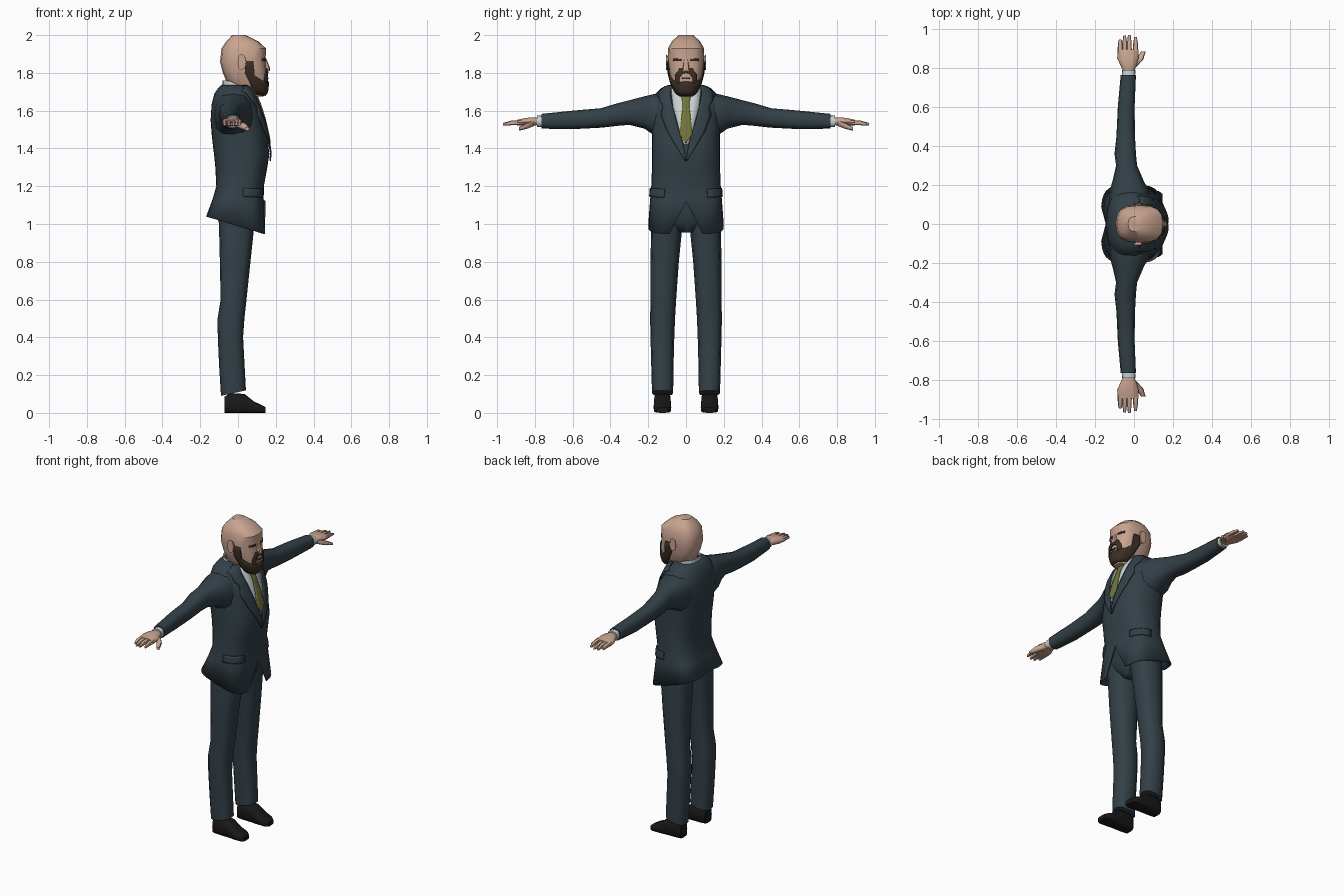
import bpy, bmesh, math
from mathutils import Vector
from mathutils.bvhtree import BVHTree


def material(name, r, g, b):
    m = bpy.data.materials.new(name)
    m.diffuse_color = (r, g, b, 1)
    return m


SUIT = material("suit_navy", 0.033, 0.052, 0.064)
SKIN = material("skin", 0.58, 0.37, 0.28)
HAIR = material("beard_brown", 0.045, 0.028, 0.018)
SHIRT = material("shirt_white", 0.58, 0.64, 0.64)
TIE = material("tie_olive", 0.17, 0.18, 0.045)
SHOE = material("shoe_black", 0.010, 0.009, 0.009)


def finish(name, bm, mat, angle):
    me = bpy.data.meshes.new(name)
    bm.to_mesh(me)
    bm.free()
    me.materials.append(mat)
    me.shade_smooth()
    me.set_sharp_from_angle(angle=math.radians(angle))
    ob = bpy.data.objects.new(name, me)
    bpy.context.collection.objects.link(ob)
    return ob


def solidify(ob, t, offset):
    m = ob.modifiers.new("thickness", "SOLIDIFY")
    m.thickness, m.offset = t, offset


def loft(name, axis, rings, mat, n=12, e=2.5, side=1, fix=None, caps=(1, 1), angle=50):
    """Skin superellipse rings (position, a0, a1, b0, b1[, exponent]) along an axis."""
    bm = bmesh.new()
    loops = []
    for k, (t, a0, a1, b0, b1, *ex) in enumerate(rings):
        p = 2 / (ex[0] if ex else e)
        loop = []
        for i in range(n):
            w = math.tau * i / n
            c, s = round(math.cos(w), 6), round(math.sin(w), 6)
            a = (a0 + a1) / 2 + (a1 - a0) / 2 * math.copysign(abs(c) ** p, c)
            b = (b0 + b1) / 2 + (b1 - b0) / 2 * math.copysign(abs(s) ** p, s)
            co = {"x": (t, a, b), "y": (a, t, b), "z": (a, b, t)}[axis]
            if fix:
                co = fix(k, *co)
            loop.append(bm.verts.new((co[0], co[1] * side, co[2])))
        loops.append(loop)
    for l0, l1 in zip(loops, loops[1:]):
        for i in range(n):
            j = (i + 1) % n
            bm.faces.new((l0[i], l0[j], l1[j], l1[i]))
    if caps[0]:
        bm.faces.new(loops[0])
    if caps[1]:
        bm.faces.new(loops[-1])
    bmesh.ops.recalc_face_normals(bm, faces=bm.faces)
    return finish(name, bm, mat, angle)


def drape(name, target, rows, mat, polar=None, side=1, off=0.004, t=0.008, k=4):
    """Lay a thin plate on target; rows are (u0, z0, u1, z1), u is y or degrees."""
    me = target.data
    tree = BVHTree.FromPolygons([v.co for v in me.vertices], [p.vertices for p in me.polygons])
    fine = [[a + (b - a) * j / k for a, b in zip(r0, r1)]
            for r0, r1 in zip(rows, rows[1:]) for j in range(k)] + [rows[-1]]
    bm = bmesh.new()
    grid = []
    for u0, z0, u1, z1 in fine:
        line = []
        for j in range(k + 1):
            u, z = (u0 + (u1 - u0) * j / k) * side, z0 + (z1 - z0) * j / k
            if polar is None:
                out, start = Vector((1, 0, 0)), Vector((1, u, z))
            else:
                w = math.radians(u)
                out = Vector((math.cos(w), math.sin(w), 0))
                start = Vector((polar, 0, z)) + out
            hit = tree.ray_cast(start, -out)[0]
            if hit is None:
                hit = tree.find_nearest(start - out * 0.9)[0]
            line.append(bm.verts.new(hit + out * off))
        grid.append(line)
    for g0, g1 in zip(grid, grid[1:]):
        for j in range(k):
            bm.faces.new((g0[j], g0[j + 1], g1[j + 1], g1[j]))
    bm.normal_update()
    if sum((f.normal.dot(f.calc_center_median() - Vector((polar or 0, 0, f.calc_center_median().z)))
            for f in bm.faces)) < 0:
        bmesh.ops.reverse_faces(bm, faces=bm.faces)
    ob = finish(name, bm, mat, 50)
    solidify(ob, t, 0)
    return ob


# Jacket body, with slanted hem, cut-away front and back vent
def hem(k, x, y, z):
    if k == 0:
        z = 0.99 - 0.3 * x
        if abs(y) < 0.02:
            if x > 0:
                z = 1.12
            else:
                x += 0.025
    return x, y, z


jacket = loft("jacket", "z", [
    (0.95, -0.17, 0.145, -0.2, 0.2, 4), (1.13, -0.135, 0.136, -0.19, 0.19, 3),
    (1.2, -0.115, 0.137, -0.184, 0.184), (1.3, -0.12, 0.155, -0.18, 0.18),
    (1.37, -0.127, 0.166, -0.18, 0.18), (1.46, -0.138, 0.155, -0.18, 0.18),
    (1.55, -0.145, 0.135, -0.183, 0.183), (1.63, -0.14, 0.11, -0.185, 0.185),
    (1.69, -0.125, 0.085, -0.16, 0.16), (1.72, -0.105, 0.068, -0.13, 0.13),
    (1.737, -0.088, 0.05, -0.09, 0.09)], SUIT, n=32, fix=hem, caps=(0, 1))
solidify(jacket, 0.006, -1)

# Shirt front, shirt collar, neck and tie
drape("shirt_front", jacket, [(-w, z, w, z) for z, w in
      ((1.73, 0.08), (1.62, 0.068), (1.5, 0.036), (1.42, 0.012))], SHIRT, off=0.003)
loft("shirt_collar", "z", [(1.67, -0.085, 0.09, -0.088, 0.088), (1.76, -0.083, 0.075, -0.08, 0.08)],
     SHIRT, n=16, fix=lambda k, x, y, z: (x, y, z - k * max(0, x + 0.05) * 0.45), caps=(0, 0))
loft("neck", "z", [(1.64, -0.065, 0.065, -0.065, 0.065), (1.78, -0.06, 0.07, -0.07, 0.07)], SKIN)
drape("tie", jacket, [(-w, z, w, z) for z, w in ((1.685, 0.026), (1.635, 0.017), (1.6, 0.02),
      (1.475, 0.035), (1.43, 0.002))], TIE, off=0.010)

# Trouser seat
loft("trouser_seat", "z", [(0.955, -0.04, 0.06, -0.04, 0.04), (1.0, -0.1, 0.095, -0.1, 0.1),
     (1.06, -0.115, 0.11, -0.165, 0.165), (1.17, -0.1, 0.11, -0.165, 0.165)], SUIT, n=16)

# Head
head = loft("head", "z", [
    (1.675, 0.04, 0.135, -0.035, 0.035), (1.70, 0.0, 0.152, -0.055, 0.055),
    (1.74, -0.055, 0.156, -0.076, 0.076), (1.80, -0.08, 0.153, -0.09, 0.09),
    (1.86, -0.095, 0.146, -0.097, 0.097), (1.93, -0.087, 0.148, -0.095, 0.095),
    (1.967, -0.062, 0.108, -0.075, 0.075), (2.0, -0.03, 0.04, -0.038, 0.038)],
    SKIN, n=16, e=2.8, angle=35)
loft("nose", "z", [(1.81, 0.12, 0.17, -0.02, 0.02), (1.825, 0.12, 0.17, -0.018, 0.018),
     (1.88, 0.12, 0.148, -0.01, 0.01)], SKIN, n=8)

# Beard and moustache
drape("beard", head, [(-86, 1.80, -86, 1.86), (-64, 1.735, -62, 1.86), (-56, 1.72, -56, 1.785),
      (-38, 1.69, -36, 1.76), (-20, 1.682, -20, 1.75), (0, 1.68, 0, 1.755), (20, 1.682, 20, 1.75),
      (38, 1.69, 36, 1.76), (56, 1.72, 56, 1.785), (64, 1.735, 62, 1.86), (86, 1.80, 86, 1.86)],
      HAIR, polar=0.03)
drape("moustache", head, [(-0.035, 1.745, -0.058, 1.745), (-0.034, 1.775, -0.055, 1.79),
      (-0.02, 1.795, -0.035, 1.822), (0, 1.8, 0, 1.825), (0.02, 1.795, 0.035, 1.822),
      (0.034, 1.775, 0.055, 1.79), (0.035, 1.745, 0.058, 1.745)], HAIR)
drape("mouth", head, [(-0.02, 1.768, 0.02, 1.768), (-0.02, 1.775, 0.02, 1.775)], HAIR, off=0.002)

# Paired parts
for s, tag in ((-1, "right_"), (1, "left_")):
    drape(tag + "eye", head, [(0.024, 1.863, 0.068, 1.863), (0.024, 1.874, 0.068, 1.876)],
          HAIR, side=s, off=0.001, t=0.006)
    loft(tag + "ear", "y", [(0.085, 0.01, 0.045, 1.82, 1.88), (0.107, -0.002, 0.042, 1.815, 1.9)],
         SKIN, n=8, side=s)
    drape(tag + "lapel", jacket, [(0.075, 1.733, 0.10, 1.733), (0.084, 1.69, 0.142, 1.705),
          (0.074, 1.64, 0.142, 1.655), (0.066, 1.61, 0.122, 1.625), (0.052, 1.55, 0.132, 1.575),
          (0.034, 1.49, 0.10, 1.49), (0.014, 1.42, 0.058, 1.42), (0, 1.335, 0.006, 1.335)],
          SUIT, side=s, off=0.009)
    drape(tag + "pocket_flap", jacket, [(42, 1.14, 42, 1.185), (82, 1.145, 82, 1.19)], SUIT,
          polar=0.0, side=s)

    # Sleeve, cuff and hand
    loft(tag + "sleeve", "y", [
        (0.11, -0.13, 0.08, 1.45, 1.70), (0.17, -0.125, 0.078, 1.47, 1.688),
        (0.22, -0.11, 0.05, 1.505, 1.676), (0.3, -0.092, 0.016, 1.525, 1.655),
        (0.36, -0.1, 0.01, 1.52, 1.64), (0.45, -0.09, 0.005, 1.51, 1.613),
        (0.6, -0.083, 0.003, 1.502, 1.6), (0.765, -0.068, 0.01, 1.505, 1.583)], SUIT, side=s)
    loft(tag + "shirt_cuff", "y", [(0.75, -0.06, 0.005, 1.513, 1.575),
         (0.79, -0.062, 0.008, 1.513, 1.573)], SHIRT, side=s)
    loft(tag + "palm", "y", [(0.78, -0.052, 0.0, 1.523, 1.562), (0.81, -0.068, 0.012, 1.52, 1.566),
         (0.85, -0.086, 0.024, 1.518, 1.562), (0.895, -0.085, 0.022, 1.522, 1.552)], SKIN, n=10, side=s)
    for i, (x, tip) in enumerate(((-0.071, 0.945), (-0.048, 0.966), (-0.024, 0.97), (0.008, 0.958))):
        loft(tag + "finger_%d" % (i + 1), "y", [(0.87, x - 0.013, x + 0.013, 1.523, 1.551),
             (0.925, x - 0.012, x + 0.012, 1.523, 1.547), (tip, x - 0.007, x + 0.007, 1.521, 1.535)],
             SKIN, n=8, side=s)
    loft(tag + "thumb", "y", [(0.805, -0.03, 0.012, 1.518, 1.55), (0.845, 0.008, 0.048, 1.503, 1.535),
         (0.885, 0.037, 0.06, 1.494, 1.513)], SKIN, n=8, side=s)

    # Trouser leg and shoe
    loft(tag + "trouser_leg", "z", [
        (0.1, -0.09, 0.042, 0.068, 0.18), (0.25, -0.1, 0.035, 0.066, 0.184),
        (0.4, -0.107, 0.027, 0.062, 0.188), (0.5, -0.108, 0.034, 0.058, 0.19),
        (0.6, -0.092, 0.045, 0.052, 0.188), (0.8, -0.096, 0.066, 0.038, 0.188),
        (0.96, -0.1, 0.083, 0.022, 0.185), (1.12, -0.105, 0.1, 0.005, 0.175)], SUIT, side=s,
        fix=lambda k, x, y, z: (x, y, z + (0.01 + 0.22 * x if k == 0 else 0)))
    loft(tag + "shoe", "x", [
        (-0.072, 0.09, 0.16, 0, 0.085), (-0.04, 0.082, 0.168, 0, 0.105),
        (0.035, 0.08, 0.17, 0, 0.1), (0.085, 0.078, 0.172, 0, 0.06),
        (0.125, 0.08, 0.17, 0, 0.042), (0.146, 0.095, 0.155, 0, 0.03)], SHOE, n=12, e=4.5, side=s)
